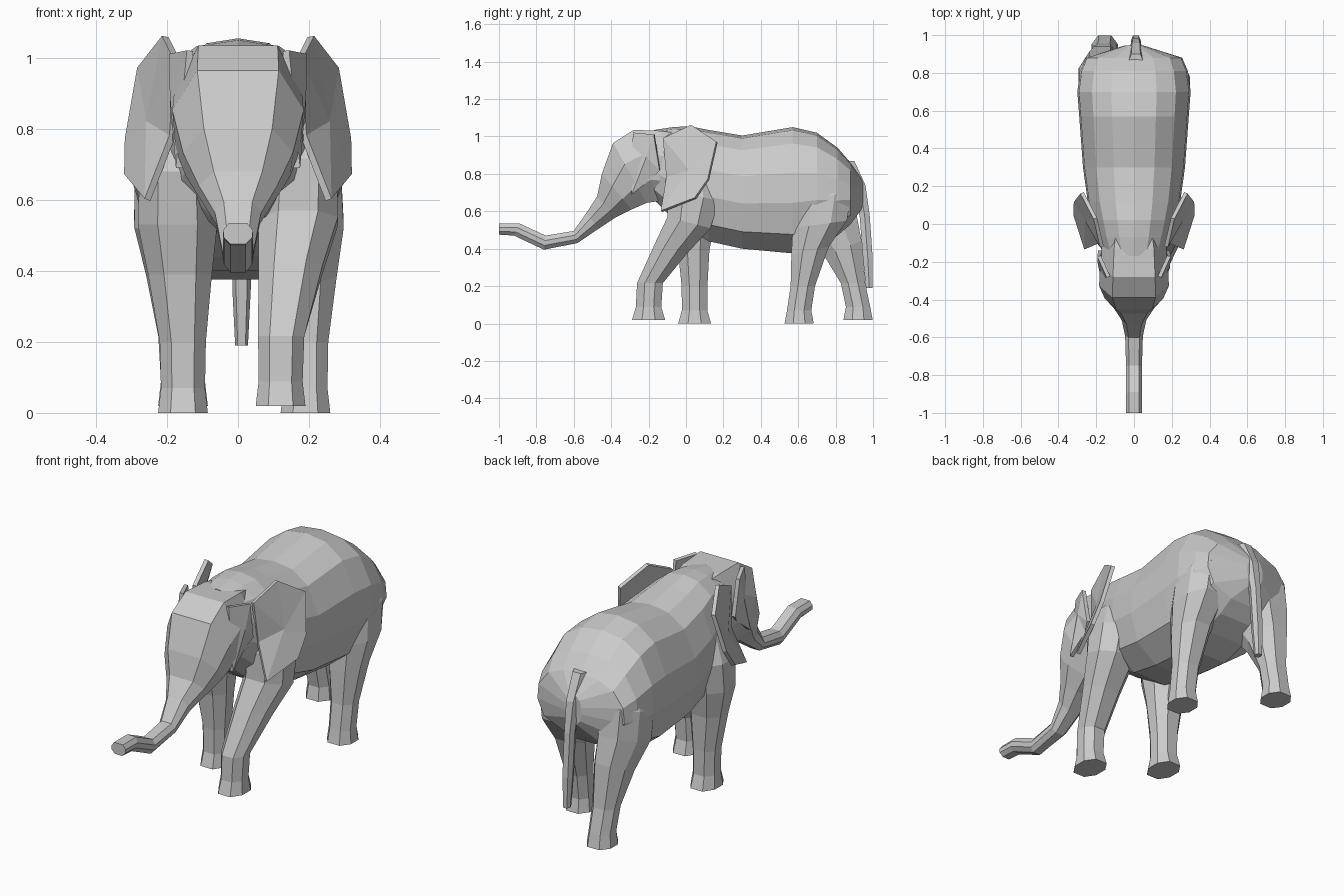
import bpy, bmesh


def finish(name, bm):
    bmesh.ops.recalc_face_normals(bm, faces=bm.faces)
    mesh = bpy.data.meshes.new(name)
    bm.to_mesh(mesh)
    bm.free()
    ob = bpy.data.objects.new(name, mesh)
    bpy.context.collection.objects.link(ob)
    return ob


def loft(name, rings, half):
    """Skin rings (y0, z0, y1, z1, x centre, half width); half is a list of
    (side fraction, fraction from first to second point), mirrored in x."""
    loop = half + [(-x, t) for x, t in reversed(half) if x > 0]
    bm = bmesh.new()
    rows = []
    for y0, z0, y1, z1, xc, w in rings:
        rows.append([bm.verts.new((xc + x * w, y0 + (y1 - y0) * t, z0 + (z1 - z0) * t))
                     for x, t in loop])
    n = len(loop)
    for a, b in zip(rows, rows[1:]):
        for i in range(n):
            j = (i + 1) % n
            bm.faces.new((a[i], a[j], b[j], b[i]))
    bm.faces.new(rows[0])
    bm.faces.new(rows[-1])
    return finish(name, bm)


def plate(name, outline, centre, side, thickness):
    """Thin fan-shaped sheet, side = 1 or -1."""
    bm = bmesh.new()
    c = bm.verts.new((centre[0] * side, centre[1], centre[2]))
    vs = [bm.verts.new((x * side, y, z)) for x, y, z in outline]
    for i, v in enumerate(vs):
        bm.faces.new((c, v, vs[(i + 1) % len(vs)]))
    ob = finish(name, bm)
    mod = ob.modifiers.new("thickness", 'SOLIDIFY')
    mod.thickness = thickness
    mod.offset = 0


# Barrel body from chest to rump: y, top, bottom, half width
body_half = [(0, 0), (0.4, 0.025), (0.74, 0.13), (0.97, 0.36), (1, 0.6), (0.85, 0.85), (0.4, 1)]
body = [(-0.17, 1.035, 0.66, 0.16), (-0.07, 1.05, 0.56, 0.195), (0.02, 1.055, 0.5, 0.22),
        (0.12, 1.035, 0.44, 0.245), (0.3, 1.005, 0.4, 0.27), (0.57, 1.05, 0.375, 0.29),
        (0.7, 1.02, 0.42, 0.3), (0.81, 0.94, 0.47, 0.285), (0.88, 0.86, 0.53, 0.255),
        (0.945, 0.77, 0.62, 0.05)]
loft("body", [(y, top, y, low, 0, w) for y, top, low, w in body], body_half)

# Head running down into the raised trunk: upper y, z, lower y, z, half width
head_half = [(0.62, 0), (1, 0.35), (0.95, 0.7), (0.5, 1)]
head = [(0.06, 1.0, 0.02, 0.62, 0.13), (-0.13, 1.03, -0.06, 0.64, 0.17),
        (-0.28, 1.035, -0.14, 0.655, 0.18),
        (-0.39, 0.965, -0.21, 0.645, 0.185), (-0.45, 0.8, -0.29, 0.61, 0.155),
        (-0.475, 0.68, -0.38, 0.565, 0.11), (-0.53, 0.595, -0.47, 0.505, 0.065),
        (-0.6, 0.495, -0.58, 0.43, 0.047), (-0.75, 0.47, -0.76, 0.395, 0.042),
        (-0.89, 0.535, -0.92, 0.47, 0.042), (-1, 0.535, -1, 0.475, 0.042)]
loft("head_and_trunk", [(*r[:4], 0, r[4]) for r in head], head_half)

# Four legs share one profile; swing says how far each ring follows the foot
leg_half = [(0.5, 0), (1, 0.3), (1, 0.7), (0.5, 1)]
heights = (0, 0.07, 0.2, 0.39, 0.53, 0.68, 0.81)
widths = (0.07, 0.062, 0.065, 0.09, 0.112, 0.105, 0.05)
front = ((0.088, 0.068, 0.069, 0.084, 0.115, 0.135, 0.08), (1, 1, 0.97, 0.5, 0.1, 0, 0))
hind = ((0.078, 0.065, 0.065, 0.1, 0.145, 0.15, 0.07), (1, 1, 0.85, 0.55, 0.15, 0, 0))


def leg(name, kind, foot_x, hip_x, foot_y, hip_y, lift, tilt):
    rings = []
    for i, (z, w, d, k) in enumerate(zip(heights, widths, *kind)):
        y = hip_y + (foot_y - hip_y) * k
        x = hip_x + (foot_x - hip_x) * k
        z += lift * (1 - z)
        dz = tilt if 2 < i < 6 else 0
        rings.append((y - d, z - dz, y + d, z + dz, x, w))
    loft(name, rings, leg_half)


leg("front_leg_stepping", front, 0.12, 0.175, -0.2, 0.04, 0.02, -0.03)
leg("front_leg_standing", front, -0.155, -0.172, 0.046, 0.036, 0, 0)
leg("hind_leg_standing", hind, 0.19, 0.185, 0.605, 0.735, 0, 0.02)
leg("hind_leg_trailing", hind, -0.155, -0.185, 0.92, 0.74, 0.02, 0.04)

# Hanging tail: y, z, radius
tail = [(0.86, 0.87, 0.04), (0.925, 0.74, 0.034), (0.955, 0.58, 0.027),
        (0.972, 0.35, 0.026), (0.98, 0.19, 0.018)]
loft("tail", [(y - r, z, y + r, z, 0.01, r) for y, z, r in tail],
     [(0.6, 0), (1, 0.5), (0.6, 1)])

# Flared ears and the folds in front of them
ear = [(0.205, 0.03, 1.06), (0.275, 0.165, 0.97), (0.31, 0.12, 0.77), (0.312, 0.05, 0.67),
       (0.255, -0.13, 0.6), (0.185, -0.1, 0.78), (0.17, -0.12, 0.99)]
fold = [(0.135, -0.28, 1.02), (0.185, -0.17, 1.01), (0.18, -0.14, 0.82),
        (0.16, -0.18, 0.78), (0.165, -0.29, 0.69)]
for side, label in ((1, "right"), (-1, "left")):
    plate("ear_" + label, ear, (0.25, 0.02, 0.82), side, 0.02)
    plate("ear_fold_" + label, fold, (0.182, -0.21, 0.89), side, 0.02)
